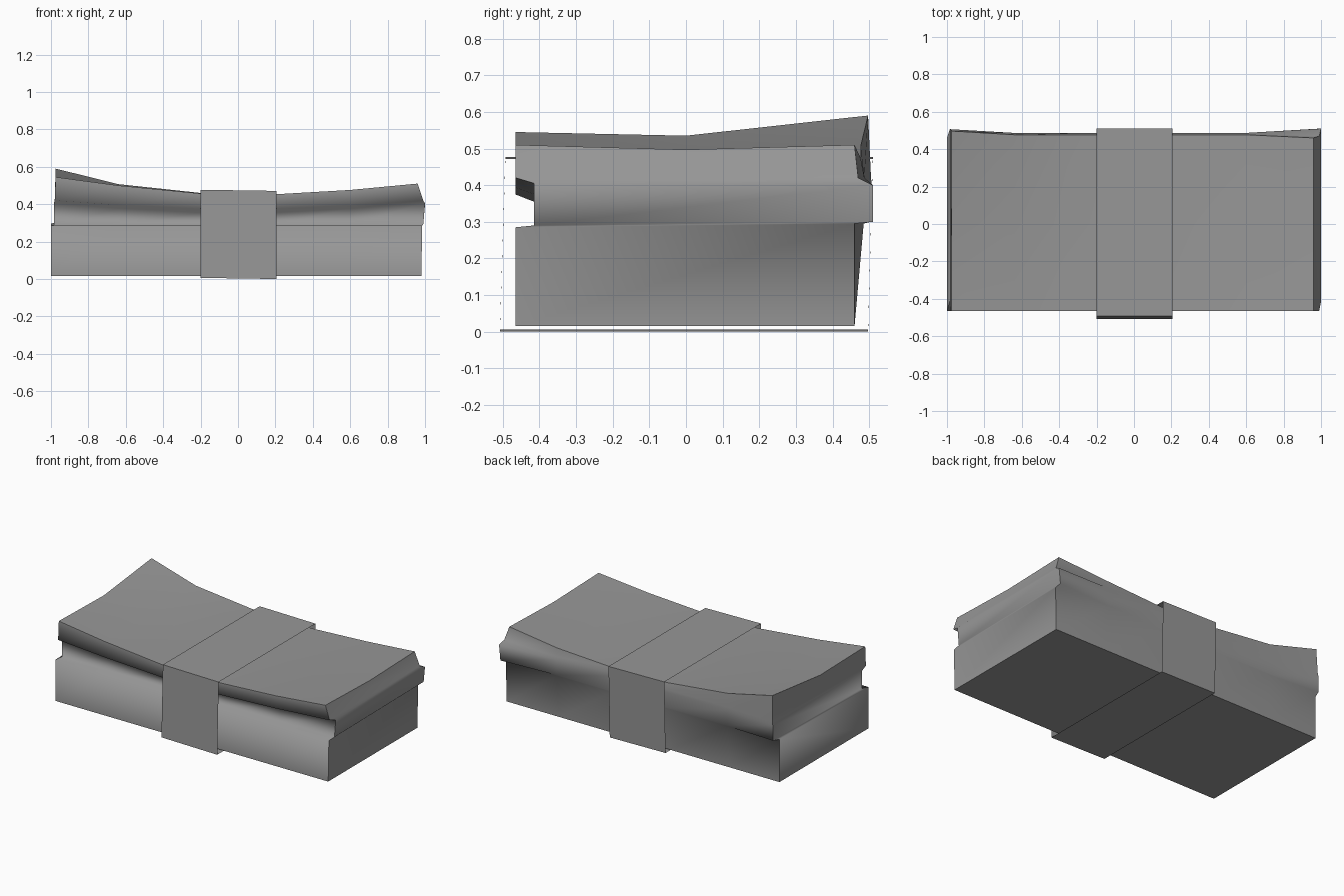
import bpy
import bmesh

cube = bpy.data.objects.get("Cube")
if cube:
    bpy.data.objects.remove(cube, do_unlink=True)

# One plain grey for the whole model
grey = bpy.data.materials.new("paper grey")
grey.use_nodes = True
paper_colour = (0.31, 0.31, 0.31, 1)
grey.diffuse_color = paper_colour
grey.node_tree.nodes["Principled BSDF"].inputs["Base Color"].default_value = paper_colour


def finish(name, bm):
    mesh = bpy.data.meshes.new(name)
    bm.to_mesh(mesh)
    bm.free()
    mesh.materials.append(grey)
    obj = bpy.data.objects.new(name, mesh)
    bpy.context.collection.objects.link(obj)
    return obj


def mix(a, b, t):
    return a + (b - a) * t


# Six height levels run up each long side; the front side has a groove
front_y = [-0.465, -0.465, -0.415, -0.415, -0.465]
back_middle = [0.46, 0.485, 0.487, 0.487, 0.487, 0.477]
back_left = [0.46, 0.46, 0.505, 0.507, 0.505, 0.497]
back_right = [0.46, 0.46, 0.51, 0.51, 0.47, 0.46]
end_left = [-1, -1, -0.985, -0.985, -0.98, -0.975]
end_right = [0.98, 0.985, 0.99, 1, 0.99, 0.96]

# Stations: x, then top height at front, middle and back, then end strength
stations = [
    (-1, 0.545, 0.535, 0.59, 1),
    (-0.64, 0.5, 0.493, 0.507, 0),
    (-0.2, 0.457, 0.455, 0.46, 0),
    (0.2, 0.453, 0.45, 0.452, 0),
    (0.6, 0.476, 0.468, 0.473, 0),
    (1, 0.51, 0.497, 0.51, 1),
]


def section(x, top_front, top_mid, top_back, end):
    """Closed cross-section: up the front, over the top, down the back."""
    lift = min(abs(x) ** 1.5, 1)
    xs = [x] * 6
    if end:
        xs = end_left if x < 0 else end_right
    back_y = back_middle
    if end:
        back_y = back_left if x < 0 else back_right
    front_z = [0.015, 0.285, 0.29, mix(0.35, 0.405, lift), mix(0.37, 0.42, lift), top_front]
    back_z = [0.015, 0.295, 0.3, 0.4, 0.42, top_back]
    front = list(zip(xs, front_y + [-0.465], front_z))
    back = list(zip(xs, back_y, back_z))
    return front + [(xs[5], 0, top_mid)] + back[::-1]


# Sagging paper stack
bm = bmesh.new()
rings = [[bm.verts.new(p) for p in section(*s)] for s in stations]
count = len(rings[0])
for a, b in zip(rings, rings[1:]):
    for i in range(count):
        j = (i + 1) % count
        bm.faces.new((a[i], b[i], b[j], a[j]))

# End faces, laid level by level
for ring in (rings[0], rings[-1]):
    for i in range(4):
        bm.faces.new((ring[i], ring[i + 1], ring[-2 - i], ring[-1 - i]))
    bm.faces.new(ring[4:9])
    for i in range(count):
        bm.edges.get((ring[i], ring[(i + 1) % count])).smooth = False

# Crisp long corners, soft shading elsewhere
for a, b in zip(rings, rings[1:]):
    for i in (0, 5, 7, count - 1):
        bm.edges.get((a[i], b[i])).smooth = False
for face in bm.faces:
    face.smooth = True
bmesh.ops.recalc_face_normals(bm, faces=bm.faces)
finish("paper_stack", bm)

# Thin open sleeve around the middle
bm = bmesh.new()
outline = [(-0.508, 0.003), (-0.493, 0.474), (0.51, 0.474), (0.497, 0.003)]
left = [bm.verts.new((-0.2, y, z + 0.003)) for y, z in outline]
right = [bm.verts.new((0.205, y, z - 0.003)) for y, z in outline]
for i in range(4):
    j = (i + 1) % 4
    bm.faces.new((left[i], right[i], right[j], left[j]))
bmesh.ops.recalc_face_normals(bm, faces=bm.faces)
finish("paper_band", bm)
